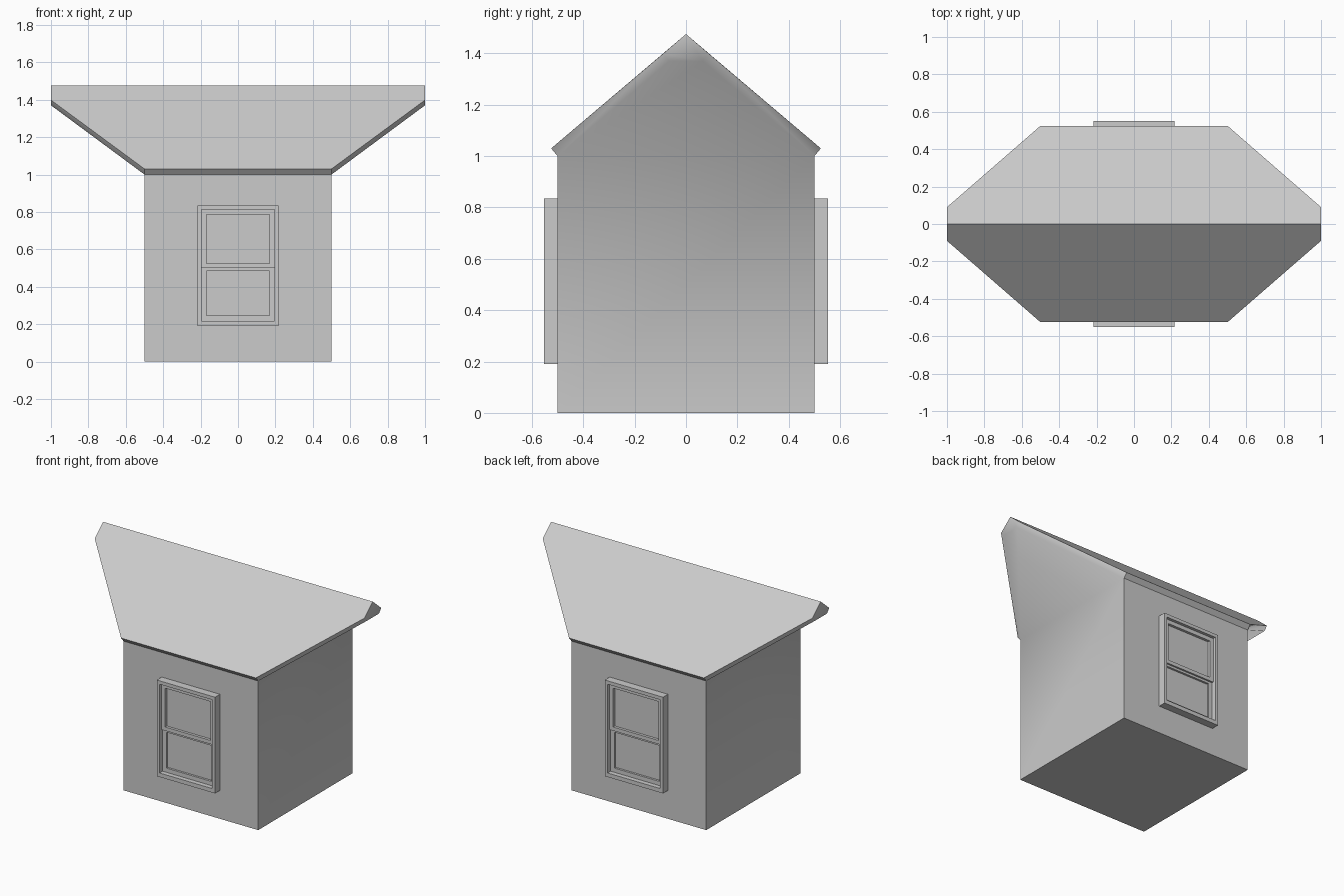
import bpy, bmesh

if "Cube" in bpy.data.objects:
    bpy.data.objects.remove(bpy.data.objects["Cube"])

# half-profile points: (x, y, z), mirrored to four corners
PTS = {"base": (.5, .5, 0), "wall": (.5, .5, 1.0), "eave": (.5, .525, 1.03),
       "under": (1, .065, 1.37), "tip": (1, .09, 1.398), "ridge": (1, 0, 1.475)}


def finish(bm, name, smooth=False):
    bmesh.ops.recalc_face_normals(bm, faces=bm.faces[:])
    for f in bm.faces:
        f.smooth = smooth
    me = bpy.data.meshes.new(name)
    bm.to_mesh(me)
    bm.free()
    ob = bpy.data.objects.new(name, me)
    bpy.context.collection.objects.link(ob)
    return ob


# House shell: walls flaring into the overhanging gables, plus roof
def house():
    bm = bmesh.new()
    cache = {}

    def v(key, sx, sy):
        if key == "ridge":
            sy = 1
        k = (key, sx, sy)
        if k not in cache:
            x, y, z = PTS[key]
            cache[k] = bm.verts.new((x * sx, y * sy, z))
        return cache[k]

    def face(*corners):
        return bm.faces.new([v(*c) for c in corners])

    hard = []
    for s in (-1, 1):
        # front and back: wall, eave edge, roof slope
        for a, b in (("base", "wall"), ("wall", "eave")):
            hard.append(face((a, -1, s), (a, 1, s), (b, 1, s), (b, -1, s)))
        hard.append(face(("eave", -1, s), ("eave", 1, s), ("tip", 1, s),
                         ("ridge", 1, s), ("ridge", -1, s), ("tip", -1, s)))
        # ends: wall, flared gable, peak, sloping roof edges
        for a, b in (("base", "wall"), ("wall", "under")):
            face((a, s, -1), (a, s, 1), (b, s, 1), (b, s, -1))
        face(("under", s, -1), ("under", s, 1), ("tip", s, 1),
             ("ridge", s, 1), ("tip", s, -1))
        for t in (-1, 1):
            face(("wall", s, t), ("eave", s, t), ("tip", s, t), ("under", s, t))
    hard.append(face(("base", -1, -1), ("base", 1, -1), ("base", 1, 1), ("base", -1, 1)))
    # end faces blend smoothly, everything else stays crisp
    for f in hard:
        for e in f.edges:
            e.smooth = False
    finish(bm, "house_shell", True)


# Rectangular frame with an opening; rects are (x0, x1, z0, z1)
def frame(name, outer, inner, y0, y1, side):
    bm = bmesh.new()
    loops = []
    for x0, x1, z0, z1 in (outer, inner):
        for y in (y0, y1):
            loops.append([bm.verts.new((x, y * side, z)) for x, z in
                          ((x0, z0), (x1, z0), (x1, z1), (x0, z1))])
    of, ob, nf, nb = loops
    for a, b in ((of, ob), (ob, nb), (nb, nf), (nf, of)):
        for i in range(4):
            j = (i + 1) % 4
            bm.faces.new((a[i], a[j], b[j], b[i]))
    finish(bm, name)


def pane(name, rect, y0, y1, side):
    x0, x1, z0, z1 = rect
    bm = bmesh.new()
    bmesh.ops.create_cube(bm, size=1)
    for w in bm.verts:
        w.co = (x0 if w.co.x < 0 else x1, (y0 if w.co.y < 0 else y1) * side,
                z0 if w.co.z < 0 else z1)
    finish(bm, name)


house()

# Sash windows on the front and back walls
for label, side in (("front", -1), ("back", 1)):
    frame(label + "_window_frame", (-.216, .216, .19, .835),
          (-.195, .195, .217, .812), .49, .552, side)
    upper, lower = (-.168, .168, .525, .785), (-.168, .168, .245, .485)
    frame(label + "_upper_sash", (-.197, .197, .5, .814), upper, .49, .532, side)
    frame(label + "_lower_sash", (-.197, .197, .215, .505), lower, .49, .52, side)
    pane(label + "_upper_glass", (-.17, .17, .52, .79), .49, .514, side)
    pane(label + "_lower_glass", (-.17, .17, .24, .49), .49, .506, side)
